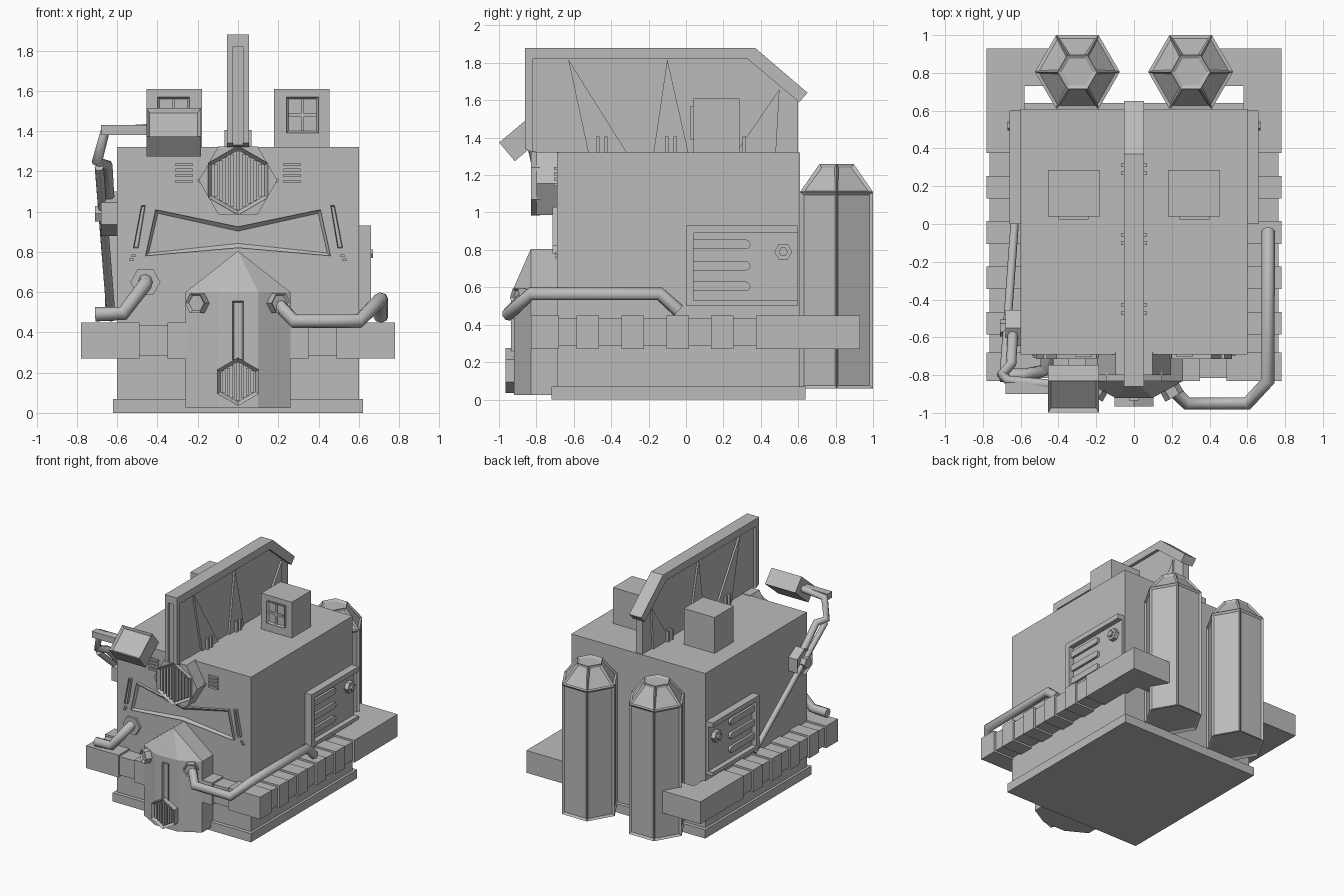
import bpy, bmesh
from math import sin, cos, pi, radians
from mathutils import Vector, Matrix

if "Cube" in bpy.data.objects:
    bpy.data.objects.remove(bpy.data.objects["Cube"])

grey = bpy.data.materials.new("plain_grey")
grey.use_nodes = True
grey.diffuse_color = (0.5, 0.5, 0.5, 1)
grey.node_tree.nodes["Principled BSDF"].inputs["Base Color"].default_value = (0.5, 0.5, 0.5, 1)


def finish(name, bm):
    bmesh.ops.recalc_face_normals(bm, faces=bm.faces)
    mesh = bpy.data.meshes.new(name)
    bm.to_mesh(mesh)
    bm.free()
    mesh.materials.append(grey)
    ob = bpy.data.objects.new(name, mesh)
    bpy.context.collection.objects.link(ob)
    return ob


def box(name, x, y, z):
    """Box from (low, high) ranges."""
    bm = bmesh.new()
    bmesh.ops.create_cube(bm, size=1)
    for v in bm.verts:
        v.co = [sum(r) / 2 + c * (r[1] - r[0]) for r, c in zip((x, y, z), v.co)]
    return finish(name, bm)


def prism(name, pts, axis, d0, d1, rim=0, depth=0.015):
    """Extrude an outline along an axis; rim insets and sinks the d1 cap."""
    def place(a, b, d):
        return {"x": (d, a, b), "y": (a, d, b), "z": (a, b, d)}[axis]
    bm = bmesh.new()
    low = [bm.verts.new(place(a, b, d0)) for a, b in pts]
    high = [bm.verts.new(place(a, b, d1)) for a, b in pts]
    bm.faces.new(low)
    cap = bm.faces.new(high)
    for i in range(len(pts)):
        j = (i + 1) % len(pts)
        bm.faces.new((low[i], low[j], high[j], high[i]))
    bmesh.ops.recalc_face_normals(bm, faces=bm.faces)
    if rim:
        bmesh.ops.inset_individual(bm, faces=[cap], thickness=rim, depth=-depth)
    return finish(name, bm)


def ngon(n, r, a=0, b=0, turn=0.0):
    return [(a + r * cos(turn + 2 * pi * i / n), b + r * sin(turn + 2 * pi * i / n)) for i in range(n)]


def tube(name, pts, r):
    curve = bpy.data.curves.new(name, "CURVE")
    curve.dimensions = "3D"
    curve.bevel_depth = r
    curve.bevel_resolution = 2
    curve.use_fill_caps = True
    spline = curve.splines.new("POLY")
    spline.points.add(len(pts) - 1)
    for p, co in zip(spline.points, pts):
        p.co = (*co, 1)
    curve.materials.append(grey)
    ob = bpy.data.objects.new(name, curve)
    bpy.context.collection.objects.link(ob)
    return ob


def grille(name, z, r, y0, y1, bars):
    """Pointed hexagonal vent with upright bars."""
    prism(name, ngon(6, r, 0, z, pi / 2), "y", y0, y1, 0.02, 0.025)
    inner = r - 0.025
    step = 1.7 * inner / bars
    for i in range(bars):
        x = (i - (bars - 1) / 2) * step
        h = inner - abs(x) / 1.73
        box(name + "_bar", (x - step * 0.3, x + step * 0.3), (y1 + 0.008, y1 + 0.03), (z - h, z + h))


# Body and base
box("base_plate", (-0.62, 0.62), (-0.72, 0.64), (0, 0.07))
box("body", (-0.6, 0.6), (-0.69, 0.61), (0.05, 1.32))

# Belt round the sides, with raised blocks
for s in (1, -1):
    def side(a, b):
        return tuple(sorted((s * a, s * b)))
    box("belt_core", side(0.58, 0.765), (-0.82, 0.92), (0.285, 0.435))
    blocks = [(0.375, 0.93)] + [(0.135 - 0.24 * i, 0.255 - 0.24 * i) for i in range(4)] + [(-0.83, -0.69)]
    for b in blocks:
        box("belt_block", side(0.58, 0.78), b, (0.27, 0.45))
    box("belt_back", side(0.3, 0.78), (0.73, 0.93), (0.27, 0.45))
    box("belt_front_core", side(0.2, 0.6), (-0.815, -0.68), (0.285, 0.435))
    box("belt_front_corner", side(0.49, 0.78), (-0.83, -0.68), (0.27, 0.45))
    box("belt_front_block", side(0.2, 0.35), (-0.83, -0.68), (0.27, 0.45))

    # Hexagonal tanks with sunken panels
    bm = bmesh.new()
    rings = [[bm.verts.new((s * 0.3 + x, 0.805 + y, z)) for x, y in ngon(6, r)]
             for z, r in ((0.06, 0.225), (1.11, 0.225), (1.26, 0.105))]
    faces = [bm.faces.new(rings[0]), bm.faces.new(rings[2])]
    for lo, hi in zip(rings, rings[1:]):
        faces += [bm.faces.new((lo[i], lo[(i + 1) % 6], hi[(i + 1) % 6], hi[i])) for i in range(6)]
    bmesh.ops.recalc_face_normals(bm, faces=bm.faces)
    bmesh.ops.inset_individual(bm, faces=faces, thickness=0.022, depth=-0.012)
    finish("tank", bm)

    # Side control panel
    box("panel_plate", side(0.59, 0.62), (0, 0.6), (0.5, 0.93))
    box("panel_top", side(0.59, 0.66), (0, 0.6), (0.89, 0.93))
    box("panel_bottom", side(0.59, 0.66), (0, 0.6), (0.5, 0.53))
    box("panel_front", side(0.59, 0.66), (0, 0.04), (0.5, 0.93))
    for z in (0.605, 0.715, 0.83):
        arc = [(0.32 + 0.025 * sin(pi * i / 6), z - 0.025 * cos(pi * i / 6)) for i in range(7)]
        prism("panel_rib", [(0.04, z + 0.025), (0.04, z - 0.025)] + arc, "x", s * 0.61, s * 0.64)
    prism("panel_knob", ngon(6, 0.048, 0.52, 0.79), "x", s * 0.61, s * 0.655)
    prism("panel_knob_tip", ngon(6, 0.025, 0.52, 0.79), "x", s * 0.65, s * 0.67)

    # Roof boxes with a four pane window
    box("roof_box", side(0.18, 0.455), (0.04, 0.285), (1.3, 1.61))
    prism("window_frame", [(s * 0.24, 1.39), (s * 0.4, 1.39), (s * 0.4, 1.57), (s * 0.24, 1.57)],
          "y", 0.05, 0.025, 0.015, 0.012)
    box("window_bar", side(0.312, 0.328), (0.028, 0.045), (1.4, 1.56))
    box("window_bar", side(0.25, 0.39), (0.028, 0.045), (1.472, 1.488))

    # Face vents, slits and rivets
    for i in range(4):
        box("face_vent", side(0.225, 0.31), (-0.705, -0.68), (1.143 + i * 0.028, 1.158 + i * 0.028))
    prism("face_slit", [(s * 0.46, 1.03), (s * 0.48, 1.03), (s * 0.52, 0.82), (s * 0.495, 0.82)],
          "y", -0.68, -0.715, 0.005, 0.01)
    for x, z in ((0.52, 0.78), (0.53, 0.76)):
        box("rivet", side(x - 0.01, x + 0.01), (-0.7, -0.68), (z - 0.006, z + 0.006))

    # Angled ports on the front housing
    port = prism("port", ngon(6, 0.055), "z", -0.04, 0.05, 0.012, 0.015)
    turn = Vector((s * 0.49, -0.87, 0)).to_track_quat("Z", "Y").to_matrix().to_4x4()
    port.matrix_world = Matrix.Translation((s * 0.19, -0.87, 0.545)) @ turn

# Visor: a sunken bow tie with an inner border
prism("visor", [(-0.41, 1.01), (0, 0.925), (0.41, 1.01), (0.46, 0.78), (0, 0.82), (-0.46, 0.78)],
      "y", -0.68, -0.715, 0.022, 0.018)

# Round face grille
prism("grille_housing", ngon(6, 0.195, 0, 1.155), "y", -0.68, -0.8)
grille("face_grille", 1.155, 0.172, -0.78, -0.83, 9)
for x in (-0.19, 0.19):
    prism("grille_bolt", ngon(6, 0.012, x, 1.155), "y", -0.68, -0.71)

# Front housing with a pointed roof
bm = bmesh.new()
outline = [(-0.26, -0.68), (-0.26, -0.83), (-0.1, -0.92), (0.1, -0.92), (0.26, -0.83), (0.26, -0.68)]
for x, y in outline:
    bm.verts.new((x, y, 0.025))
    bm.verts.new((x, y, 0.6))
bm.verts.new((0, -0.83, 0.805))
bm.verts.new((0, -0.68, 0.805))
bmesh.ops.convex_hull(bm, input=bm.verts)
bmesh.ops.dissolve_limit(bm, angle_limit=0.01, verts=bm.verts, edges=bm.edges)
finish("front_housing", bm)
grille("housing_grille", 0.155, 0.12, -0.91, -0.965, 7)
prism("housing_slot", [(-0.027, 0.26), (0.027, 0.26), (0.027, 0.555), (-0.027, 0.555)],
      "y", -0.91, -0.935, 0.01, 0.015)

# Crest: thin web, thick rim, ribs and clamps
web = [(-0.84, 1.33), (-0.69, 1.3), (0.6, 1.3), (0.6, 1.6), (0.35, 1.85), (-0.84, 1.85)]
prism("crest_web", web, "x", -0.03, 0.03)
rim = [(-0.86, 1.88), (0.37, 1.88), (0.65, 1.64), (0.605, 1.59), (0.33, 1.82), (-0.86, 1.82)]
prism("crest_rim", rim, "x", -0.054, 0.054)
for s in (1, -1):
    prism("crest_edge", [(-0.86, 1.34), (-0.82, 1.32), (-0.82, 1.84), (-0.86, 1.84)], "x", s * 0.025, s * 0.054)
    for tri in ([(-0.63, 1.82), (-0.52, 1.31), (-0.31, 1.31)], [(-0.1, 1.82), (-0.175, 1.31), (0.015, 1.31)],
                [(0.5, 1.66), (0.26, 1.31), (0.48, 1.31)]):
        prism("crest_rib", tri, "x", s * 0.02, s * 0.045)
    for y in (-0.45, -0.08, 0.29):
        for e in (-0.022, 0.022):
            box("crest_clamp", tuple(sorted((s * 0.02, s * 0.068))), (y + e - 0.009, y + e + 0.009), (1.31, 1.405))

# Hoses
tube("left_hose", [(0.17, -0.84, 0.57), (0.28, -0.95, 0.455), (0.6, -0.95, 0.455),
                   (0.71, -0.83, 0.565), (0.71, -0.14, 0.565), (0.71, -0.04, 0.475)], 0.036)
prism("hose_flange", ngon(6, 0.075, -0.46, 0.65), "y", -0.68, -0.71)
tube("right_hose", [(-0.46, -0.68, 0.66), (-0.46, -0.77, 0.64), (-0.57, -0.8, 0.495), (-0.71, -0.8, 0.49)], 0.036)

# Lamp arm: strut, knob, links
tube("arm_strut", [(-0.63, 0.03, 0.47), (-0.69, -0.8, 1.22)], 0.022)
prism("arm_knob", ngon(6, 0.11, -0.55, 0.99, pi / 6), "x", -0.59, -0.68, 0.02)
prism("arm_knob_tip", ngon(6, 0.045, -0.55, 0.99), "x", -0.66, -0.71)
tube("arm_link", [(-0.64, -0.55, 1.03), (-0.65, -0.74, 1.23), (-0.7, -0.8, 1.25),
                  (-0.66, -0.83, 1.4), (-0.44, -0.85, 1.41)], 0.028)
box("arm_bracket", (-0.68, -0.44), (-0.9, -0.84), (1.38, 1.43))

# Tilted lamp with a sunken screen
lamp = prism("lamp", [(-0.135, -0.11), (0.135, -0.11), (0.135, 0.11), (-0.135, 0.11)], "z", -0.065, 0.065, 0.022, 0.02)
lamp.matrix_world = Matrix.Translation((-0.32, -0.873, 1.395)) @ Matrix.Rotation(radians(40), 4, "X")
